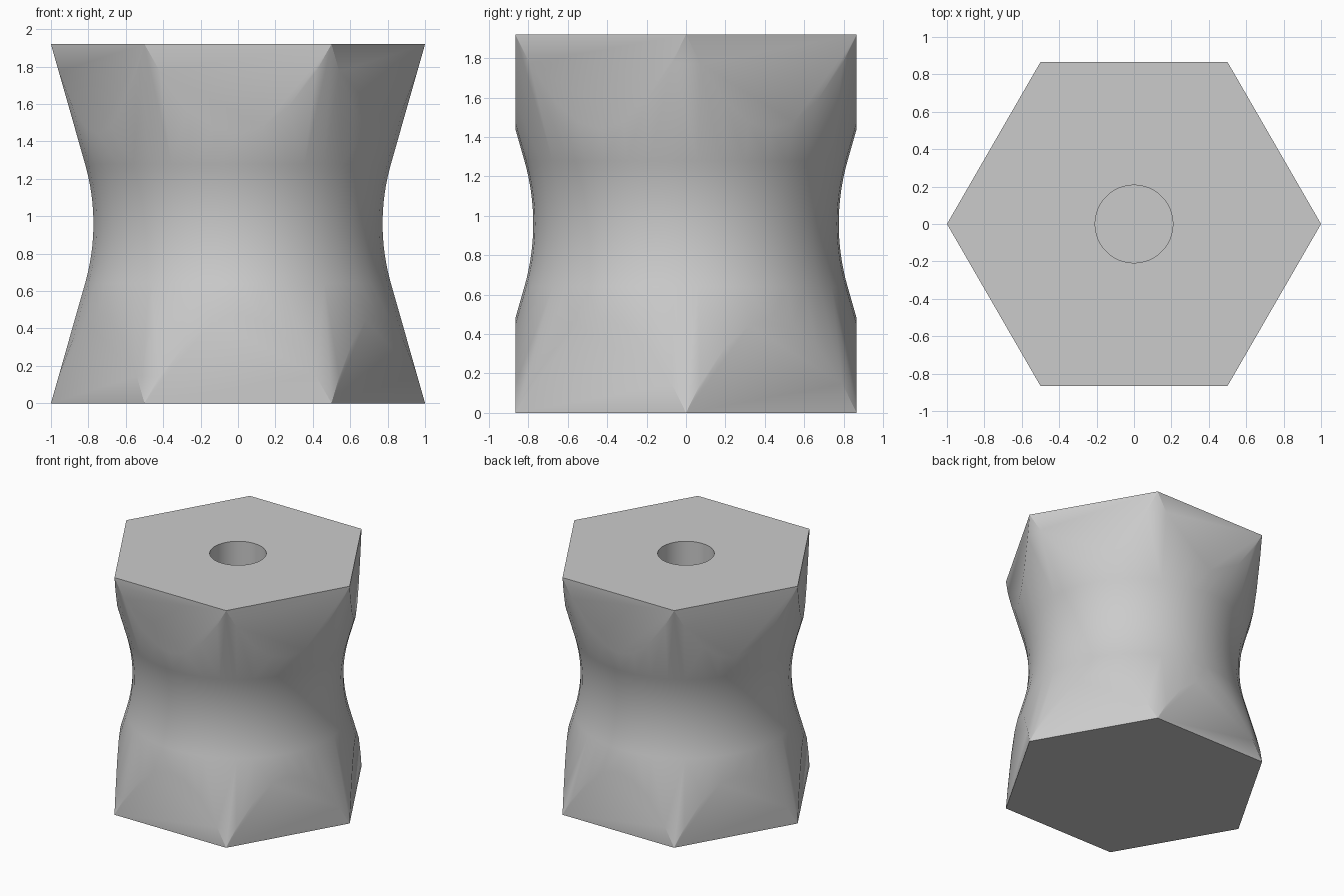
import bpy, bmesh, math

cube = bpy.data.objects.get("Cube")
if cube:
    bpy.data.objects.remove(cube, do_unlink=True)

HEIGHT, MID = 1.92, 0.96
SLOPE = math.radians(15.9)
ARC_RADIUS = 1.165
WAIST = 0.773
SIDES = 42

grey = bpy.data.materials.new("light grey")
grey.use_nodes = True
colour = (0.6, 0.6, 0.6, 1)
grey.diffuse_color = colour
grey.node_tree.nodes["Principled BSDF"].inputs["Base Color"].default_value = colour


def lathe(name, profile, sides, phase=0.0):
    """Closed solid made of polygon rings, profile = (radius, z) pairs."""
    bm = bmesh.new()
    rings = []
    for r, z in profile:
        rings.append([bm.verts.new((r * math.cos(phase + math.tau * i / sides),
                                    r * math.sin(phase + math.tau * i / sides), z))
                      for i in range(sides)])
    for low, high in zip(rings, rings[1:]):
        for i in range(sides):
            j = (i + 1) % sides
            bm.faces.new((low[i], low[j], high[j], high[i]))
    bm.faces.new(rings[0][::-1])
    bm.faces.new(rings[-1])
    mesh = bpy.data.meshes.new(name)
    bm.to_mesh(mesh)
    bm.free()
    mesh.materials.append(grey)
    obj = bpy.data.objects.new(name, mesh)
    bpy.context.collection.objects.link(obj)
    return obj


def combine(target, tool, operation):
    mod = target.modifiers.new(operation.lower(), 'BOOLEAN')
    mod.operation = operation
    mod.solver = 'EXACT'
    mod.object = tool
    bpy.ops.object.select_all(action='DESELECT')
    target.select_set(True)
    bpy.context.view_layer.objects.active = target
    bpy.ops.object.modifier_apply(modifier=mod.name)
    bpy.data.objects.remove(tool, do_unlink=True)


# Hexagonal block
body = lathe("hexagonal_body", [(1, 0), (1, HEIGHT)], 6)

# Waisted round profile: straight flare, arc at the middle, straight flare
arc = []
STEPS = 16
for k in range(STEPS + 1):
    a = SLOPE * (2 * k / STEPS - 1)
    arc.append((WAIST + ARC_RADIUS * (1 - math.cos(a)), MID + ARC_RADIUS * math.sin(a)))
end_r = arc[0][0] + (arc[0][1] + 0.1) * math.tan(SLOPE)
profile = [(end_r, -0.1)] + arc + [(end_r, HEIGHT + 0.1)]

# A flat of the lathe faces every hexagon corner
half = math.pi / SIDES
profile = [(r / math.cos(half), z) for r, z in profile]
waist = lathe("waist_shape", profile, SIDES, half)
combine(body, waist, 'INTERSECT')

# Blind round hole in the top
hole = lathe("hole_cutter", [(0.208, MID), (0.208, HEIGHT + 0.1)], 48)
combine(body, hole, 'DIFFERENCE')

bpy.ops.object.shade_smooth_by_angle(angle=math.radians(30))
